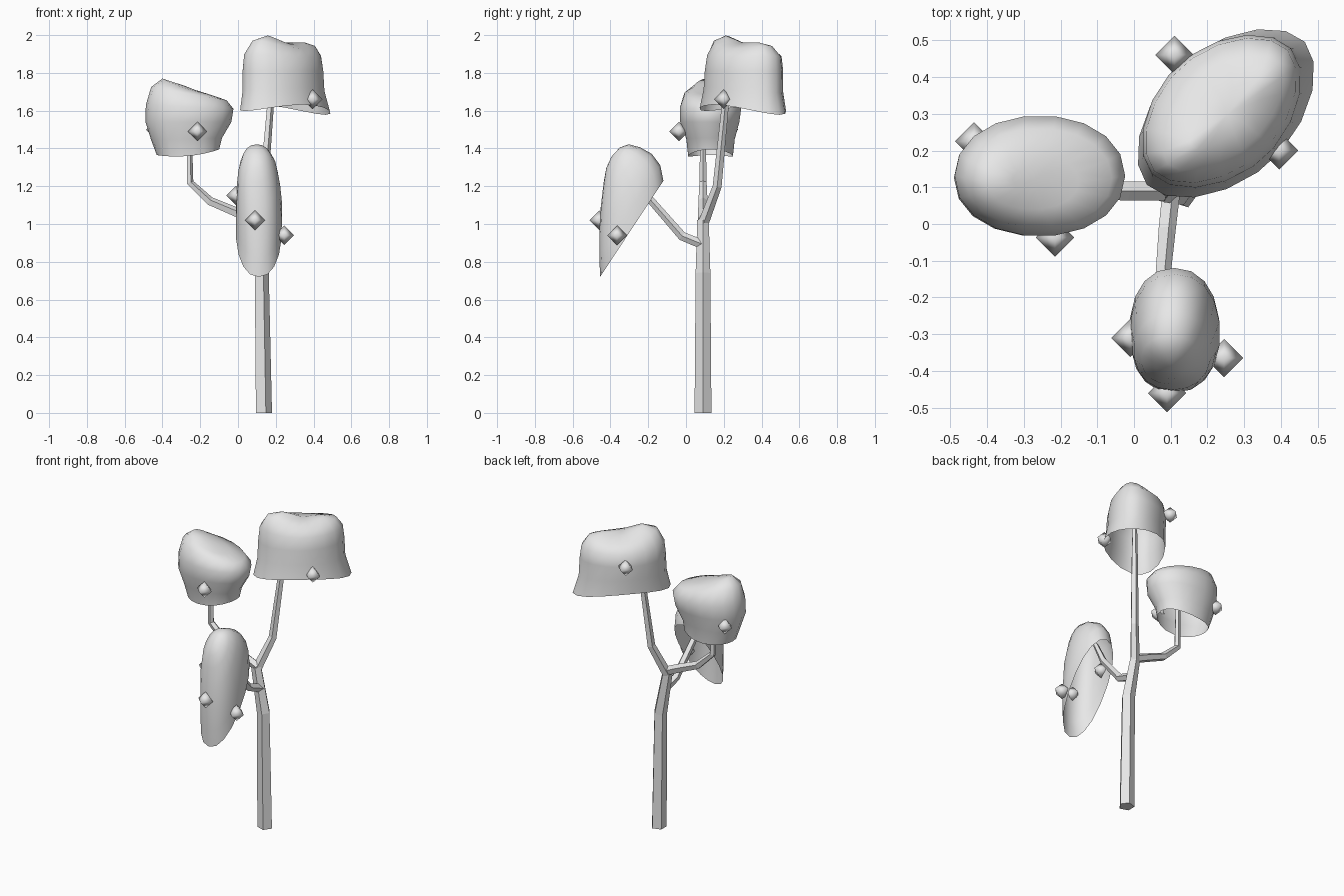
import bpy, bmesh, math
from mathutils import Vector

cube = bpy.data.objects.get("Cube")
if cube:
    bpy.data.objects.remove(cube, do_unlink=True)

grey = bpy.data.materials.new("plain_grey")
grey.use_nodes = True
grey.diffuse_color = (0.8, 0.8, 0.8, 1)
grey.node_tree.nodes["Principled BSDF"].inputs["Base Color"].default_value = (0.8, 0.8, 0.8, 1)


def finish(bm, name, smooth):
    mesh = bpy.data.meshes.new(name)
    for face in bm.faces:
        face.smooth = smooth
    bm.to_mesh(mesh)
    bm.free()
    mesh.materials.append(grey)
    obj = bpy.data.objects.new(name, mesh)
    bpy.context.collection.objects.link(obj)
    return obj


def bridge(bm, rings):
    for low, high in zip(rings, rings[1:]):
        count = len(low)
        for j in range(count):
            k = (j + 1) % count
            bm.faces.new((low[j], low[k], high[k], high[j]))


def limb(name, path, radii, sides=5):
    """Tapered tube along a path, closed at both ends."""
    bm = bmesh.new()
    pts = [Vector(p) for p in path]
    rings = []
    for i, p in enumerate(pts):
        before = (p - pts[i - 1]).normalized() if i else Vector()
        after = (pts[i + 1] - p).normalized() if i + 1 < len(pts) else Vector()
        tangent = (before + after).normalized()
        if i == 0 and p.z == 0:
            tangent = Vector((0, 0, 1))
        turn = Vector((0, 0, 1)).rotation_difference(tangent)
        ring = []
        for j in range(sides):
            a = math.tau * j / sides
            ring.append(bm.verts.new(p + turn @ Vector((math.cos(a), math.sin(a), 0)) * radii[i]))
        rings.append(ring)
    bridge(bm, rings)
    bm.faces.new(rings[0][::-1])
    bm.faces.new(rings[-1])
    return finish(bm, name, False)


def canopy(name, origin, u_axis, n_axis, rings, power, tip, sides=18):
    """Open leafy shell; each ring is height, u range, v range, saddle, tilt."""
    bm = bmesh.new()
    origin, u, n = Vector(origin), Vector(u_axis).normalized(), Vector(n_axis).normalized()
    v = n.cross(u)

    def rounded(c):
        return math.copysign(abs(c) ** (2 / power), c)

    loops = []
    for h, u0, u1, v0, v1, saddle, tilt in rings:
        loop = []
        for j in range(sides):
            a = math.tau * j / sides
            pu = (u0 + u1) / 2 + (u1 - u0) / 2 * rounded(math.cos(a))
            pv = (v0 + v1) / 2 + (v1 - v0) / 2 * rounded(math.sin(a))
            ph = h + saddle * math.cos(2 * a) + tilt * math.cos(a)
            loop.append(bm.verts.new(origin + u * pu + v * pv + n * ph))
        loops.append(loop)
    bridge(bm, loops)
    # close the crown
    middle = sum((w.co for w in loops[-1]), Vector()) / sides
    top = bm.verts.new(middle + n * tip)
    for j in range(sides):
        bm.faces.new((loops[-1][j], loops[-1][(j + 1) % sides], top))
    return finish(bm, name, True)


def fruit(name, centre, r=0.052):
    """Eight-sided gem-shaped fruit."""
    bm = bmesh.new()
    bmesh.ops.create_uvsphere(bm, u_segments=4, v_segments=2, radius=r)
    bmesh.ops.translate(bm, verts=bm.verts, vec=centre)
    return finish(bm, name, True)


# Trunk and branches
limb("trunk", [(0.133, 0.09, 0), (0.122, 0.09, 0.74), (0.07, 0.09, 1.02)], [0.047, 0.041, 0.032])
limb("back_branch", [(0.07, 0.09, 1.0), (0.135, 0.165, 1.2), (0.168, 0.205, 1.6), (0.18, 0.22, 1.8)],
     [0.03, 0.025, 0.02, 0.015])
limb("right_branch", [(0.08, 0.09, 1.02), (-0.02, 0.09, 1.065), (-0.15, 0.09, 1.12),
                      (-0.255, 0.09, 1.22), (-0.26, 0.09, 1.5)], [0.028, 0.027, 0.025, 0.02, 0.015])
limb("front_branch", [(0.1, 0.09, 0.89), (0.088, -0.02, 0.935), (0.073, -0.19, 1.13), (0.075, -0.26, 1.27)],
     [0.026, 0.025, 0.021, 0.016])

# Leaf canopies
canopy("right_canopy", (-0.25, 0.13, 1.36), (1, 0, 0), (0, 0, 1), [
    (0.01, -0.18, 0.15, -0.12, 0.12, 0.01, 0.015),
    (0.09, -0.21, 0.165, -0.13, 0.13, 0, 0.005),
    (0.18, -0.24, 0.215, -0.163, 0.155, 0, 0),
    (0.26, -0.238, 0.226, -0.163, 0.165, 0, -0.01),
    (0.33, -0.21, 0.19, -0.14, 0.13, 0, -0.035),
    (0.363, -0.15, 0.1, -0.09, 0.06, 0.005, -0.042),
    (0.367, -0.08, 0.03, -0.04, 0.02, 0, -0.02)], 2.1, 0.002)
canopy("back_canopy", (0.26, 0.29, 1.61), (0.74, 0.67, 0), (0, 0, 1), [
    (0.0, -0.29, 0.29, -0.165, 0.195, -0.022, -0.01),
    (0.1, -0.265, 0.255, -0.15, 0.195, -0.01, -0.005),
    (0.2, -0.26, 0.25, -0.145, 0.2, 0, 0),
    (0.28, -0.25, 0.24, -0.13, 0.19, 0.005, -0.005),
    (0.335, -0.21, 0.2, -0.09, 0.13, 0.015, -0.015),
    (0.355, -0.13, 0.13, -0.04, 0.06, 0.015, -0.018)], 1.85, -0.005)
canopy("front_canopy", (0.11, -0.29, 0.97), (0, 0.55, 0.835), (0, -0.835, 0.55), [
    (0.0, -0.3, 0.31, -0.122, 0.122, 0, 0),
    (0.06, -0.215, 0.37, -0.124, 0.122, 0, 0),
    (0.13, -0.11, 0.395, -0.115, 0.118, 0, 0),
    (0.2, 0.01, 0.39, -0.1, 0.11, 0, 0),
    (0.26, 0.13, 0.37, -0.07, 0.09, 0, 0),
    (0.29, 0.2, 0.33, -0.035, 0.05, 0, 0)], 2.2, 0.01)

# Fruits
spots = [(-0.215, -0.037, 1.49), (-0.435, 0.225, 1.5), (0.395, 0.2, 1.66), (0.11, 0.46, 1.82),
         (0.09, -0.46, 1.02), (0.245, -0.365, 0.94), (-0.01, -0.31, 1.15)]
for i, spot in enumerate(spots):
    fruit(f"fruit_{i + 1}", spot)
